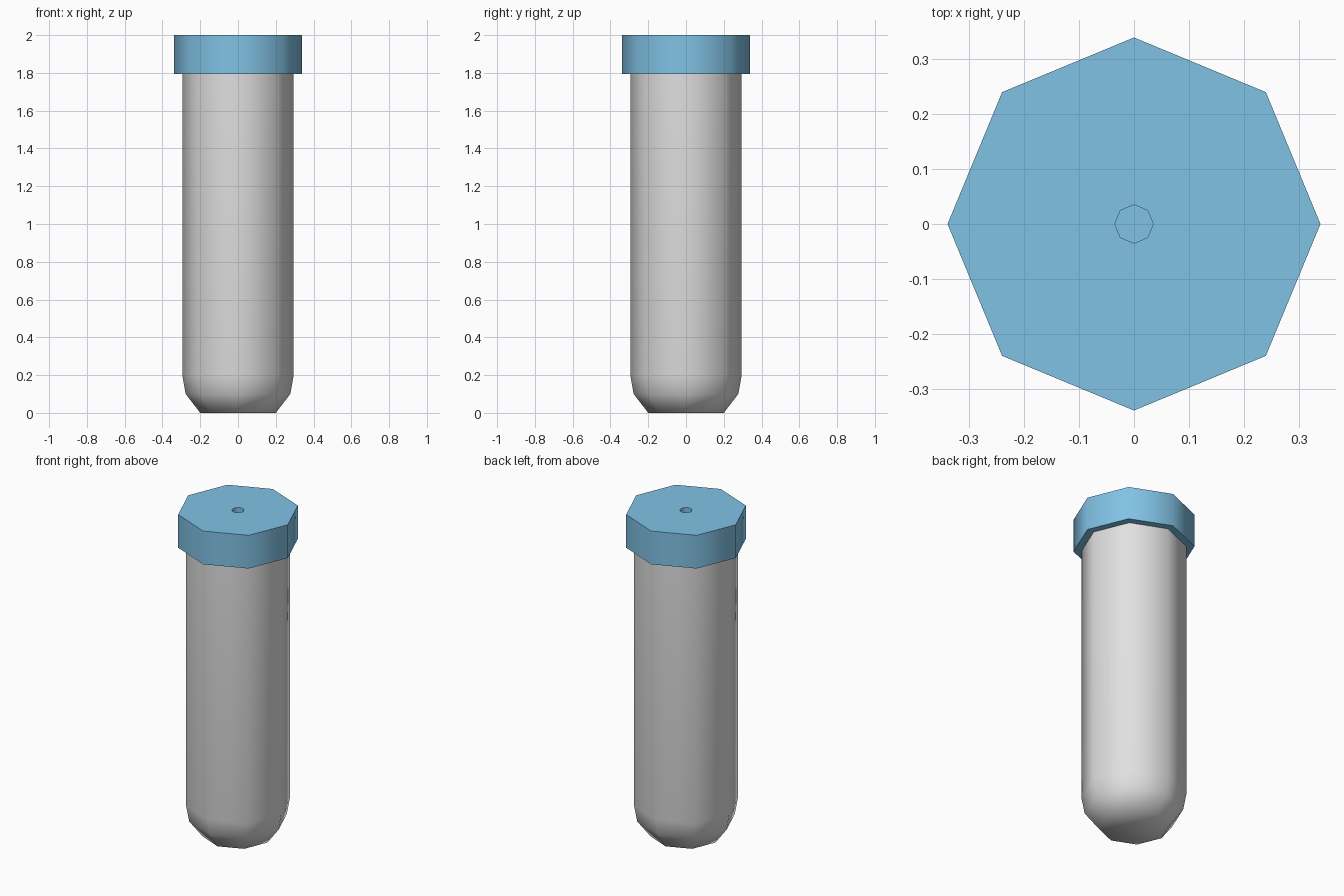
import bpy, bmesh, math

cube = bpy.data.objects.get("Cube")
if cube:
    bpy.data.objects.remove(cube, do_unlink=True)

SIDES = 8


def make_material(name, rgb):
    mat = bpy.data.materials.new(name)
    mat.use_nodes = True
    mat.diffuse_color = (*rgb, 1)
    mat.node_tree.nodes["Principled BSDF"].inputs["Base Color"].default_value = (*rgb, 1)
    return mat


def lathe(name, profile, mat):
    """Turn a bottom-to-top (radius, z) profile into a closed octagonal solid."""
    bm = bmesh.new()
    rings = []
    for r, z in profile:
        angles = [math.tau * i / SIDES for i in range(SIDES)]
        rings.append([bm.verts.new((r * math.cos(a), r * math.sin(a), z)) for a in angles])
    for low, high in zip(rings, rings[1:]):
        for i in range(SIDES):
            j = (i + 1) % SIDES
            bm.faces.new((low[i], low[j], high[j], high[i]))
    bm.faces.new(rings[0][::-1])
    bm.faces.new(rings[-1])
    mesh = bpy.data.meshes.new(name)
    bm.to_mesh(mesh)
    bm.free()
    mesh.materials.append(mat)
    obj = bpy.data.objects.new(name, mesh)
    bpy.context.collection.objects.link(obj)
    bpy.ops.object.select_all(action="DESELECT")
    obj.select_set(True)
    bpy.context.view_layer.objects.active = obj
    bpy.ops.object.shade_smooth_by_angle(angle=math.radians(60))
    return obj


grey = make_material("light grey", (0.75, 0.75, 0.76))
blue = make_material("sky blue", (0.22, 0.54, 0.78))

# Tube with a rounded-off base
lathe("tube_body", [(0.2, 0), (0.277, 0.1), (0.295, 0.2), (0.295, 1.82)], grey)

# Cap with a small recessed hole in its top
lathe("cap", [(0.34, 1.795), (0.34, 2), (0.035, 2), (0.035, 1.95)], blue)
